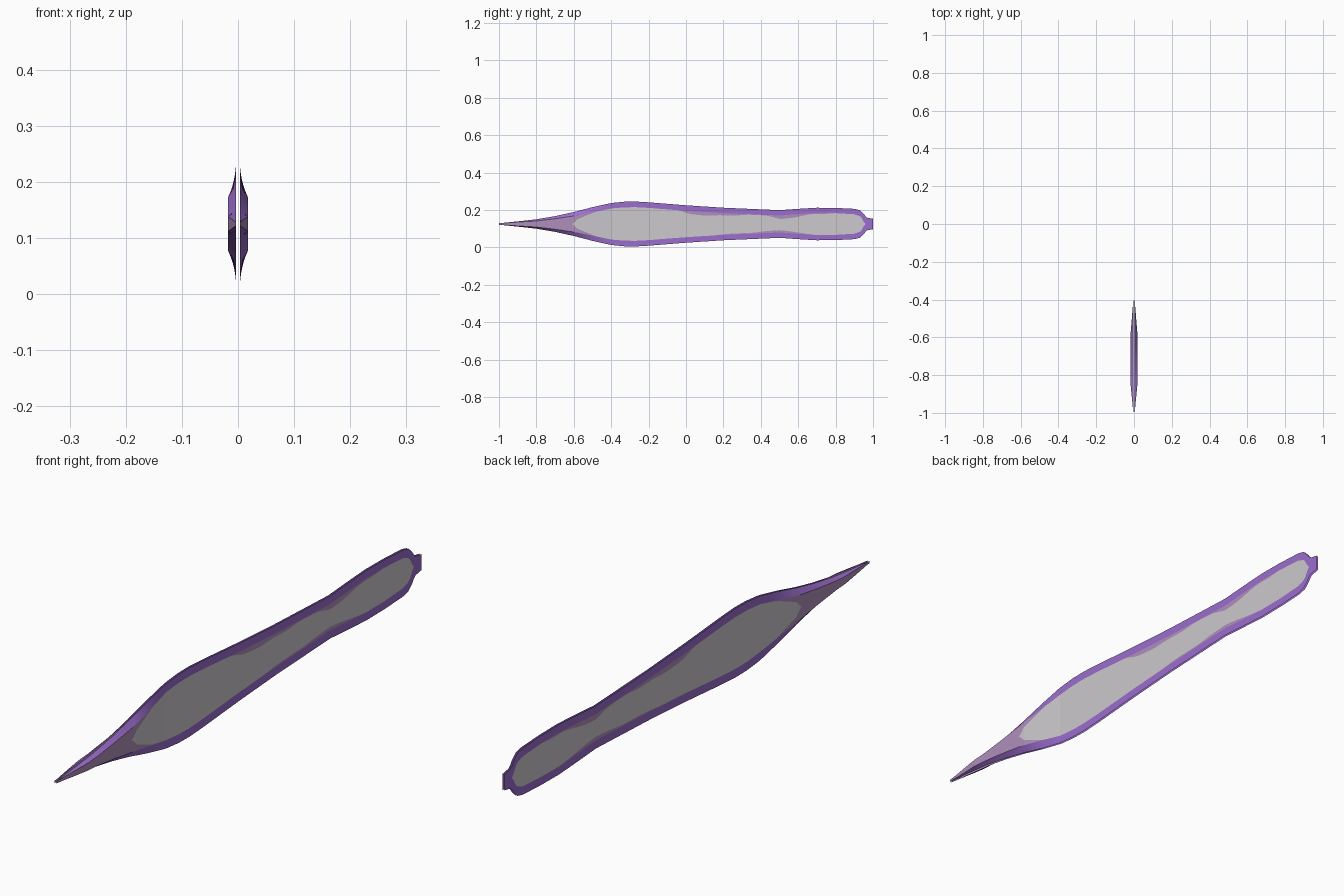
import bpy, bmesh

cube = bpy.data.objects.get("Cube")
if cube:
    bpy.data.objects.remove(cube, do_unlink=True)


def material(name, rgb):
    m = bpy.data.materials.new(name)
    m.use_nodes = True
    m.diffuse_color = (*rgb, 1)
    m.node_tree.nodes["Principled BSDF"].inputs["Base Color"].default_value = (*rgb, 1)
    return m


def curve(keys):
    """Piecewise-linear function through (y, value) points."""
    def f(y):
        if y <= keys[0][0]:
            return keys[0][1]
        for (a, u), (b, v) in zip(keys, keys[1:]):
            if y <= b:
                return u + (v - u) * (y - a) / (b - a)
        return keys[-1][1]
    return f


def softened(f, r=0.025):
    return lambda y: sum(f(y + r * k / 2) for k in range(-2, 3)) / 5


MATS = [material("purple_rim", (.33, .155, .61)),
        material("mauve", (.43, .275, .5)),
        material("pale_grey", (.61, .585, .62))]

CENTRE, GAP = .125, .0035

# Half height of the blade, and how wide its rim is
height = curve([(-1, .004), (-.9, .014), (-.8, .025), (-.7, .042), (-.6, .064), (-.5, .09),
                (-.4, .112), (-.33, .119), (-.27, .12), (-.2, .116), (0, .1), (.2, .087),
                (.5, .074), (.6, .081), (.7, .087), (.8, .086), (.9, .081), (.93, .074),
                (.95, .055), (.965, .034), (1, .028)])
rim = curve([(-1, .001), (-.9, .004), (-.7, .014), (-.6, .021), (-.5, .028), (-.3, .03),
             (.8, .028), (.9, .029), (.94, .034), (.957, .05)])
# Pale centre opens from a point; mauve patches lie between it and the rim
opening = curve([(-.605, 0), (-.58, .026), (-.5, .058), (-.42, .09), (-.35, .12)])
patch_top = softened(curve([(-.03, 0), (.01, .016), (.12, .02), (.17, .012), (.28, .01),
                            (.32, .002), (.44, .003), (.5, .02), (.58, .017), (.66, .004),
                            (.74, .006), (.78, 0)]))
patch_low = softened(curve([(.15, 0), (.24, .005), (.36, .004), (.42, .01), (.52, .013),
                            (.6, .007), (.68, 0)]))
# The stem end is hollow and swells sideways
swell = curve([(-1, 0), (-.85, .0145), (-.58, .0145), (-.4, 0)])


def section(y):
    h = height(y)
    r = max(0, h - rim(y)) if y < .957 else 0
    top = max(0, min(r, opening(y)) - patch_top(y) * (r > .02))
    low = max(0, min(r, opening(y)) - patch_low(y) * (r > .02))
    flat = GAP + swell(y)
    return [(GAP, h), (flat, r), (flat, top), (flat, -low), (flat, -r), (GAP, -h)]


def blade_side(name, side):
    bm = bmesh.new()
    steps = 200
    columns = []
    for i in range(steps + 1):
        y = -1 + 2 * i / steps
        columns.append([bm.verts.new((side * x, y, CENTRE + z)) for x, z in section(y)])
    for a, b in zip(columns, columns[1:]):
        for row, colour in enumerate((0, 1, 2, 1, 0)):
            quad = [a[row], a[row + 1], b[row + 1], b[row]]
            face = bm.faces.new(quad if side > 0 else quad[::-1])
            face.material_index = colour
    # Collapse the strips that have no width
    bmesh.ops.dissolve_degenerate(bm, dist=1e-5, edges=bm.edges[:])
    mesh = bpy.data.meshes.new(name)
    bm.to_mesh(mesh)
    bm.free()
    for m in MATS:
        mesh.materials.append(m)
    bpy.context.collection.objects.link(bpy.data.objects.new(name, mesh))


blade_side("left_blade_side", 1)
blade_side("right_blade_side", -1)
